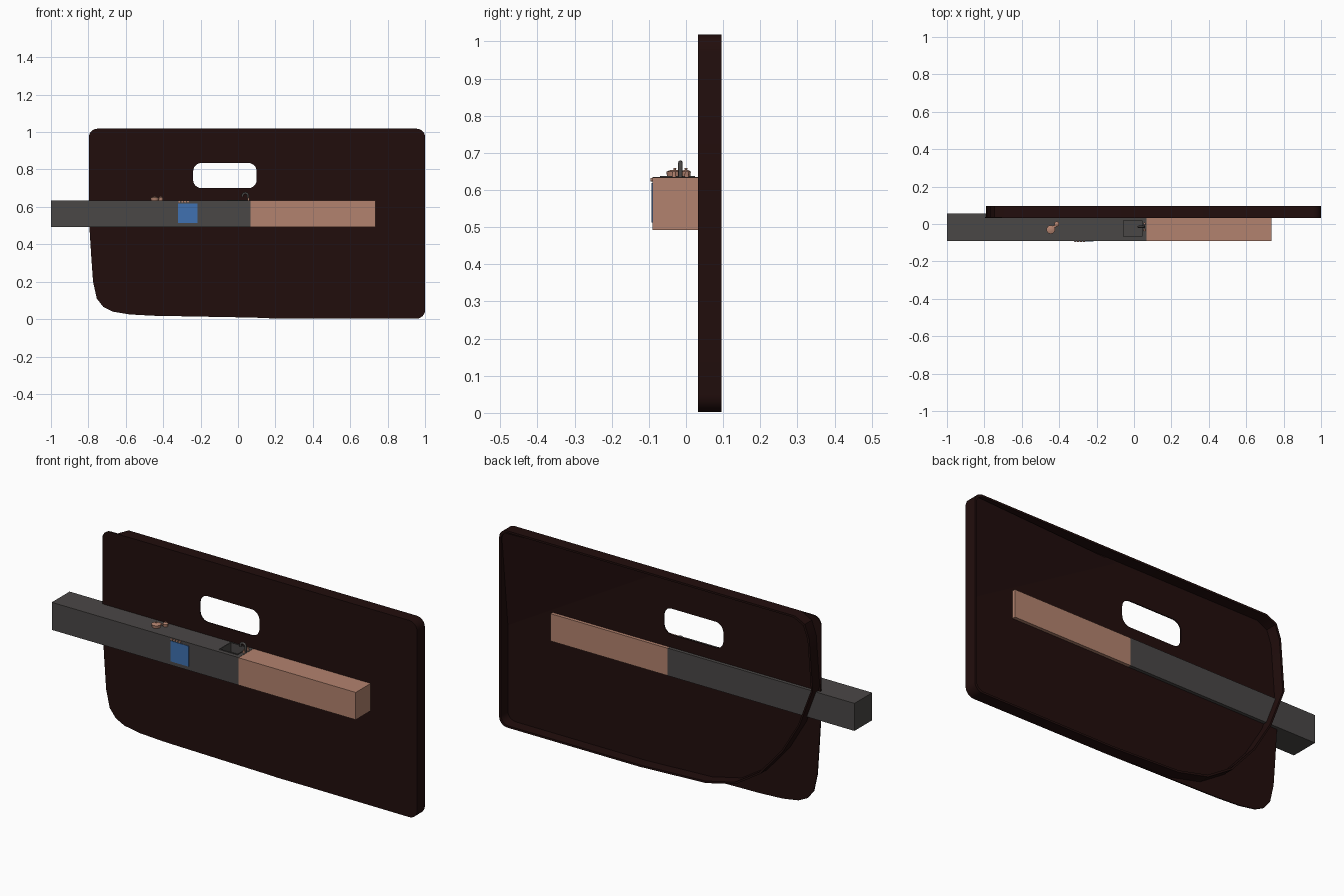
import bpy, bmesh, math
from mathutils import Vector

if "Cube" in bpy.data.objects:
    bpy.data.objects.remove(bpy.data.objects["Cube"])


def mat(name, rgb):
    m = bpy.data.materials.new(name)
    m.diffuse_color = (*rgb, 1)
    m.use_nodes = True
    m.node_tree.nodes["Principled BSDF"].inputs["Base Color"].default_value = m.diffuse_color
    return m


DARK = mat("dark_brown", (0.0155, 0.0042, 0.0038))
GREY = mat("charcoal", (0.068, 0.063, 0.061))
COPPER = mat("copper", (0.45, 0.225, 0.157))
BLUE = mat("blue_glass", (0.05, 0.165, 0.44))


def finish(ob, name, m, smooth=False):
    ob.name = name
    ob.data.materials.clear()
    ob.data.materials.append(m)
    if smooth:
        bpy.context.view_layer.objects.active = ob
        bpy.ops.object.select_all(action='DESELECT')
        ob.select_set(True)
        bpy.ops.object.shade_smooth_by_angle(angle=math.radians(40))
    return ob


def box(name, lo, hi, m):
    bm = bmesh.new()
    bmesh.ops.create_cube(bm, size=1)
    lo, hi = Vector(lo), Vector(hi)
    for v in bm.verts:
        v.co = Vector([(lo[i] + hi[i]) / 2 + v.co[i] * (hi[i] - lo[i]) for i in range(3)])
    me = bpy.data.meshes.new(name)
    bm.to_mesh(me)
    bm.free()
    ob = bpy.data.objects.new(name, me)
    bpy.context.collection.objects.link(ob)
    return finish(ob, name, m)


def cyl(name, centre, r1, r2, h, m, rot=(0, 0, 0)):
    bpy.ops.mesh.primitive_cone_add(vertices=16, radius1=r1, radius2=r2, depth=h,
                                    location=centre, rotation=rot)
    return finish(bpy.context.object, name, m, True)


def rounded(x0, x1, z0, z1, r, n=6):
    pts = []
    for cx, cz, a0 in ((x1 - r, z1 - r, 0), (x0 + r, z1 - r, 90),
                       (x0 + r, z0 + r, 180), (x1 - r, z0 + r, 270)):
        for i in range(n + 1):
            a = math.radians(a0 + 90 * i / n)
            pts.append((cx + r * math.cos(a), cz + r * math.sin(a)))
    return pts


def slab(name, loops, y0, y1, m):
    """Flat x-z outline (further loops are holes) from y0 to y1."""
    cu = bpy.data.curves.new(name, 'CURVE')
    cu.dimensions = '2D'
    cu.fill_mode = 'BOTH'
    cu.extrude = (y1 - y0) / 2
    for loop in loops:
        sp = cu.splines.new('POLY')
        sp.points.add(len(loop) - 1)
        for p, (x, z) in zip(sp.points, loop):
            p.co = (x, z, 0, 1)
        sp.use_cyclic_u = True
    ob = bpy.data.objects.new(name, cu)
    bpy.context.collection.objects.link(ob)
    ob.rotation_euler = (math.pi / 2, 0, 0)
    ob.location = (0, (y0 + y1) / 2, 0)
    bpy.ops.object.select_all(action='DESELECT')
    ob.select_set(True)
    bpy.context.view_layer.objects.active = ob
    bpy.ops.object.convert(target='MESH')
    return finish(bpy.context.object, name, m, True)


# wall panel: thin front sheet with a pass-through window
corner = [(-0.795, 0.5), (-0.785, 0.34), (-0.775, 0.2), (-0.755, 0.11), (-0.72, 0.065),
          (-0.67, 0.04), (-0.58, 0.025), (-0.45, 0.018), (0.2, 0.006)]
full = rounded(-0.797, 1.0, 0.003, 1.018, 0.045)
outline = full[:14] + corner + full[21:]
window = rounded(-0.24, 0.1, 0.70, 0.835, 0.045)
slab("wall_panel", [outline, window], 0.032, 0.038, DARK)

# flange standing behind the panel, cutting across the lower corner
rim = full[:7] + [(-0.69, 1.018), (-0.745, 0.99), (-0.77, 0.92), (-0.79, 0.66), (-0.715, 0.46),
                  (-0.62, 0.30), (-0.49, 0.15), (-0.35, 0.06), (-0.18, 0.02), (0.2, 0.003)] + full[21:]
inner = [(0.1 + (x - 0.1) * 0.989, 0.51 + (z - 0.51) * 0.98) for x, z in rim]
slab("panel_flange", [rim, inner], 0.036, 0.095, DARK)

# sloping stiffener across the upper back corner
me = bpy.data.meshes.new("panel_brace")
me.from_pydata([(0.99, 0.09, 1.0), (0.99, 0.038, 0.5), (0.13, 0.038, 1.0), (0.99, 0.036, 1.0)],
               [], [(0, 1, 2), (0, 3, 1), (0, 2, 3), (1, 3, 2)])
brace = bpy.data.objects.new("panel_brace", me)
bpy.context.collection.objects.link(brace)
finish(brace, "panel_brace", DARK)

# two counters, the charcoal one with a sunken sink
counter = box("charcoal_counter", (-1, -0.09, 0.493), (0.066, 0.055, 0.635), GREY)
box("copper_counter", (0.066, -0.09, 0.493), (0.735, 0.055, 0.634), COPPER)
cutter = box("sink_cutter", (-0.055, -0.066, 0.59), (0.042, 0.02, 0.7), GREY)
mod = counter.modifiers.new("sink", 'BOOLEAN')
mod.operation = 'DIFFERENCE'
mod.solver = 'EXACT'
mod.object = cutter
bpy.context.view_layer.objects.active = counter
bpy.ops.object.modifier_apply(modifier="sink")
bpy.data.objects.remove(cutter)

# raised sink lip
for i, (lo, hi) in enumerate((((-0.06, -0.07), (0.046, -0.066)), ((-0.06, 0.02), (0.046, 0.024)),
                              ((-0.06, -0.066), (-0.055, 0.02)), ((0.042, -0.066), (0.046, 0.02)))):
    box(f"sink_lip_{i}", (*lo, 0.63), (*hi, 0.638), GREY)

# arched faucet with two copper handles
cu = bpy.data.curves.new("faucet", 'CURVE')
cu.dimensions = '3D'
cu.bevel_depth = 0.006
cu.bevel_resolution = 2
cu.use_fill_caps = True
path = [(0.054, 0.634)] + [(0.039 + 0.015 * math.cos(a * math.pi / 8),
                           0.659 + 0.015 * math.sin(a * math.pi / 8)) for a in range(9)] + [(0.024, 0.652)]
sp = cu.splines.new('POLY')
sp.points.add(len(path) - 1)
for p, (x, z) in zip(sp.points, path):
    p.co = (x, -0.015, z, 1)
faucet = bpy.data.objects.new("faucet", cu)
bpy.context.collection.objects.link(faucet)
finish(faucet, "faucet", GREY)
for side, y in (("left", -0.032), ("right", 0.002)):
    cyl(f"faucet_handle_{side}", (0.056, y, 0.642), 0.006, 0.005, 0.016, COPPER)

# two lidded copper pots on the hob
for name, x, y, r in (("large_pot", -0.445, -0.03, 0.023), ("small_pot", -0.413, 0.0, 0.013)):
    cyl(name, (x, y, 0.642), r * 0.9, r, 0.015, COPPER)
    cyl(name + "_lid", (x, y, 0.652), r, r * 0.4, 0.005, COPPER)
    cyl(name + "_knob", (x, y, 0.656), 0.003, 0.004, 0.006, COPPER)
box("pot_handle", (-0.432, -0.018, 0.644), (-0.418, -0.008, 0.648), COPPER)

# blue oven door and its row of control knobs
box("oven_door", (-0.32, -0.0925, 0.513), (-0.217, -0.089, 0.619), BLUE)
for i in range(4):
    cyl(f"oven_knob_{i}", (-0.314 + i * 0.0155, -0.092, 0.628), 0.005, 0.005, 0.006, COPPER,
        (math.pi / 2, 0, 0))
